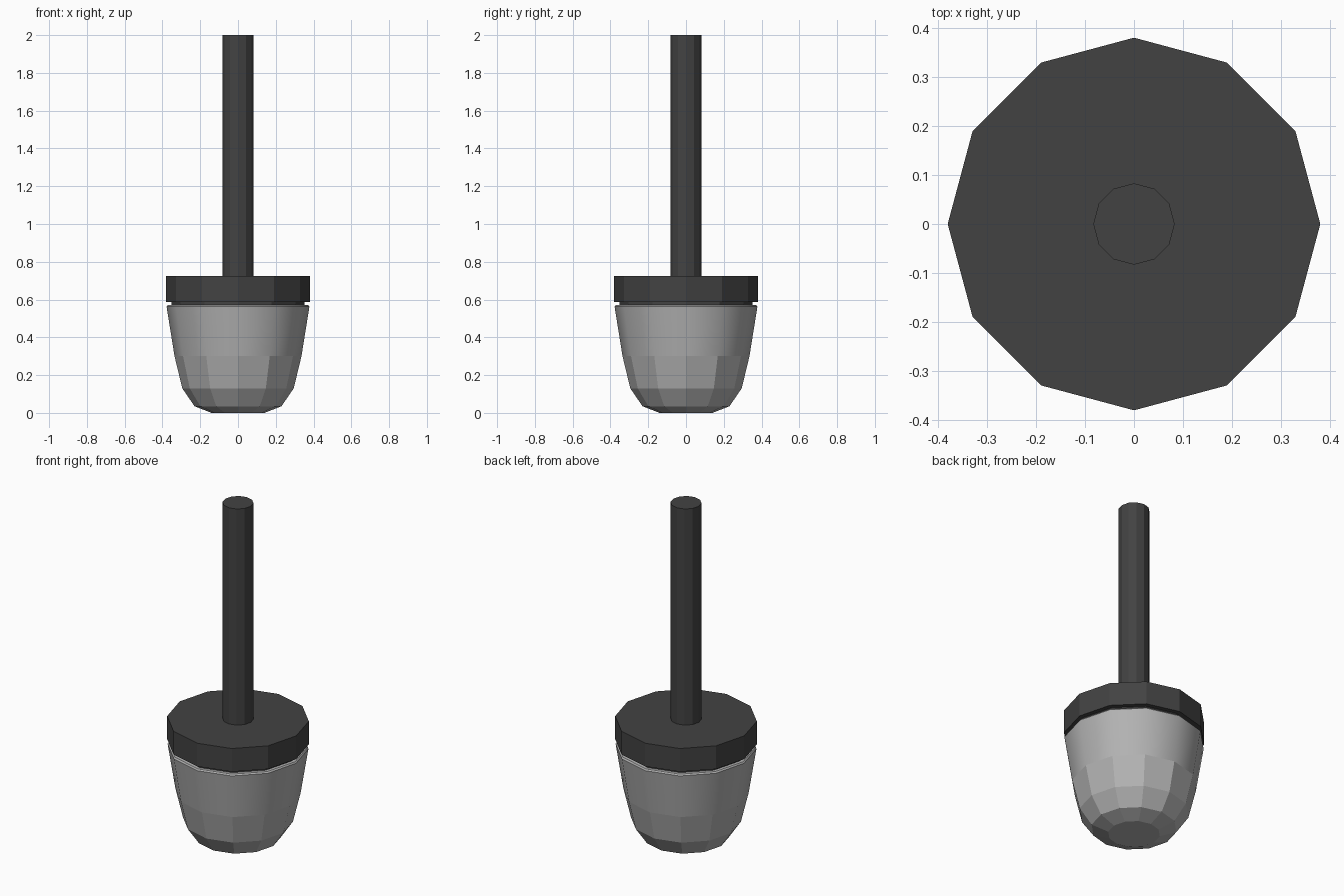
import bpy, bmesh
from math import cos, sin, tau

SIDES = 12

cube = bpy.data.objects.get("Cube")
if cube:
    bpy.data.objects.remove(cube, do_unlink=True)


def make_material(name, value):
    mat = bpy.data.materials.new(name)
    mat.use_nodes = True
    colour = (value, value, value, 1)
    mat.diffuse_color = colour
    mat.node_tree.nodes["Principled BSDF"].inputs["Base Color"].default_value = colour
    return mat


def lathe(name, profile, mat, smooth_above=None):
    """Spin (radius, height) points into a closed solid, listed bottom to top."""
    bm = bmesh.new()
    rings = [[bm.verts.new((r * cos(tau * i / SIDES), r * sin(tau * i / SIDES), z))
              for i in range(SIDES)] for r, z in profile]
    for low, high in zip(rings, rings[1:]):
        for i in range(SIDES):
            j = (i + 1) % SIDES
            face = bm.faces.new((low[i], low[j], high[j], high[i]))
            if smooth_above is not None:
                face.smooth = low[i].co.z >= smooth_above and abs(face.normal.z) < 0.9
    bm.faces.new(rings[0][::-1])
    bm.faces.new(rings[-1])
    bmesh.ops.recalc_face_normals(bm, faces=bm.faces)
    # Keep the rim and the start of the faceted base crisp
    for edge in bm.edges:
        a, b = edge.verts
        if abs(a.co.z - b.co.z) < 1e-5:
            edge.smooth = False
    mesh = bpy.data.meshes.new(name)
    bm.to_mesh(mesh)
    bm.free()
    mesh.materials.append(mat)
    obj = bpy.data.objects.new(name, mesh)
    bpy.context.collection.objects.link(obj)
    return obj


dark = make_material("dark grey", 0.055)
pale = make_material("light grey", 0.45)

# Cup: faceted base, smooth flaring wall
lathe("cup", [(0.14, 0), (0.23, 0.035), (0.295, 0.13), (0.336, 0.3),
              (0.378, 0.562), (0.372, 0.57)], pale, smooth_above=0.29)

# Collar recessed between cup and cap
lathe("collar", [(0.353, 0.55), (0.353, 0.6)], dark)

# Wide cap
lathe("cap", [(0.38, 0.588), (0.38, 0.725)], dark)

# Hanging rod
lathe("rod", [(0.083, 0.71), (0.083, 2)], dark)
